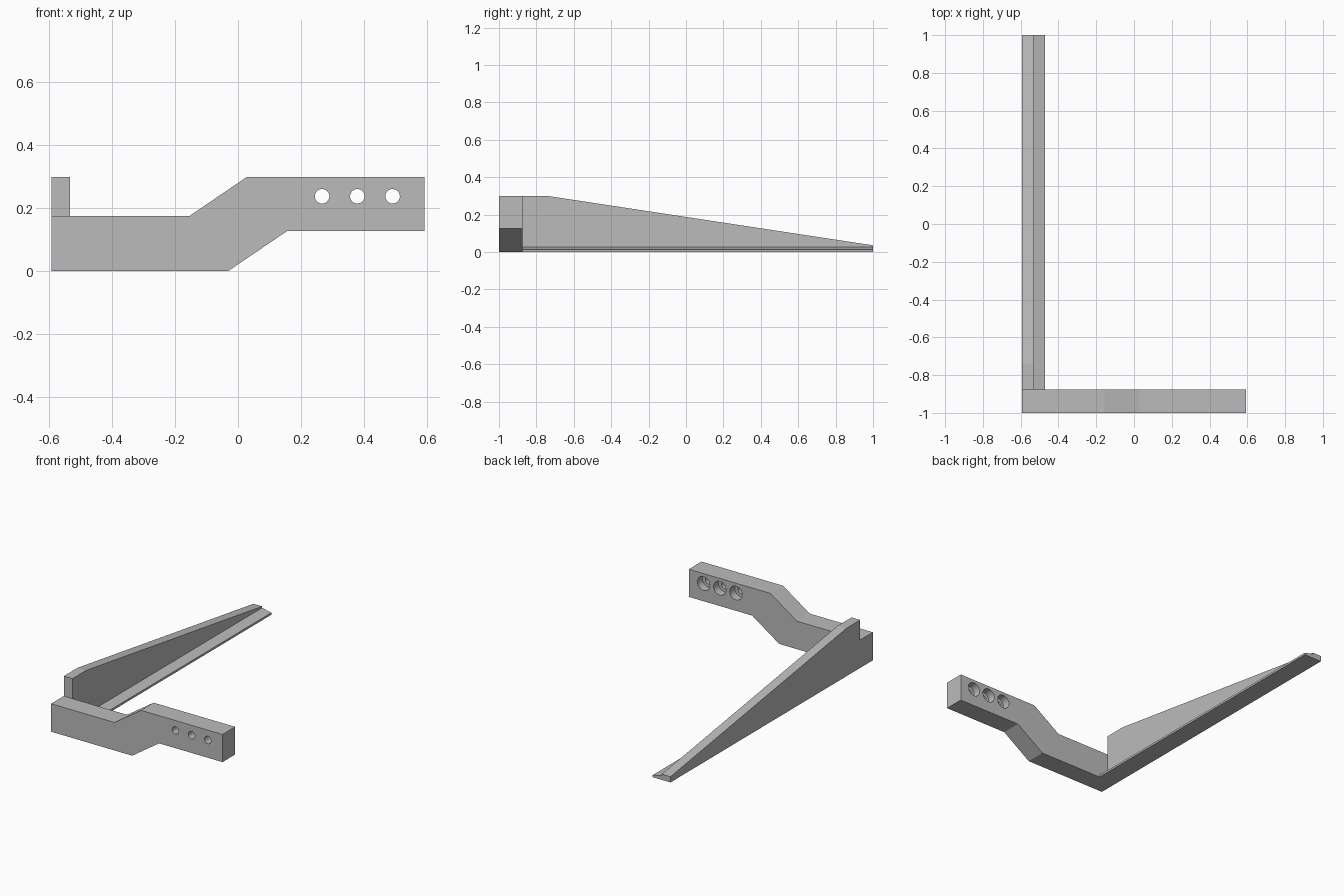
import bpy
import bmesh
from math import pi
from mathutils import Matrix, Vector

cube = bpy.data.objects.get("Cube")
if cube:
    bpy.data.objects.remove(cube, do_unlink=True)

GREY = (0.5, 0.5, 0.5, 1)
grey = bpy.data.materials.new("plain grey")
grey.use_nodes = True
grey.diffuse_color = GREY
grey.node_tree.nodes["Principled BSDF"].inputs["Base Color"].default_value = GREY


def make_object(name, bm):
    bmesh.ops.recalc_face_normals(bm, faces=bm.faces)
    mesh = bpy.data.meshes.new(name)
    bm.to_mesh(mesh)
    bm.free()
    mesh.materials.append(grey)
    obj = bpy.data.objects.new(name, mesh)
    bpy.context.collection.objects.link(obj)
    return obj


def extrude_profile(name, points, depth):
    """Extrude a closed outline of 3D points along the depth vector."""
    bm = bmesh.new()
    face = bm.faces.new([bm.verts.new(p) for p in points])
    moved = bmesh.ops.extrude_face_region(bm, geom=[face])["geom"]
    verts = [v for v in moved if isinstance(v, bmesh.types.BMVert)]
    bmesh.ops.translate(bm, verts=verts, vec=Vector(depth))
    return make_object(name, bm)


FRONT, JOINT, TIP = -1.0, -0.875, 1.0
OUTER = -0.593

# Cranked mounting bar
bar_outline = [(OUTER, 0), (-0.032, 0), (0.155, 0.127), (0.593, 0.127),
               (0.593, 0.3), (0.029, 0.3), (-0.155, 0.175), (OUTER, 0.175)]
bar = extrude_profile("mounting_bar", [(x, FRONT, z) for x, z in bar_outline],
                      (0, JOINT - FRONT, 0))

# Screw holes, counterbored from the back
bm = bmesh.new()
for x in (0.267, 0.379, 0.491):
    for radius, start, end in ((0.023, -1.05, -0.9), (0.043, -0.925, -0.8)):
        place = Matrix.Translation((x, (start + end) / 2, 0.238)) @ Matrix.Rotation(pi / 2, 4, "X")
        bmesh.ops.create_cone(bm, cap_ends=True, segments=32, radius1=radius,
                              radius2=radius, depth=end - start, matrix=place)
cutter = make_object("screw_hole_cutter", bm)
cutter.hide_render = True
cutter.hide_set(True)
holes = bar.modifiers.new("screw holes", "BOOLEAN")
holes.operation = "DIFFERENCE"
holes.solver = "EXACT"
holes.use_self = True
holes.object = cutter

# Tapered upright web of the long arm
web_outline = [(JOINT, 0), (TIP, 0), (TIP, 0.036), (-0.74, 0.3), (JOINT, 0.3)]
extrude_profile("arm_web", [(OUTER, y, z) for y, z in web_outline], (0.06, 0, 0))

# Thin foot flange with a sloping top
flange_outline = [(-0.533, 0), (-0.47, 0), (-0.47, 0.013), (-0.533, 0.027)]
extrude_profile("arm_flange", [(x, JOINT, z) for x, z in flange_outline],
                (0, TIP - JOINT, 0))

# Round hole walls, crisp edges
bpy.ops.object.select_all(action="DESELECT")
bar.select_set(True)
bpy.context.view_layer.objects.active = bar
bpy.ops.object.shade_smooth_by_angle(angle=pi / 6)
